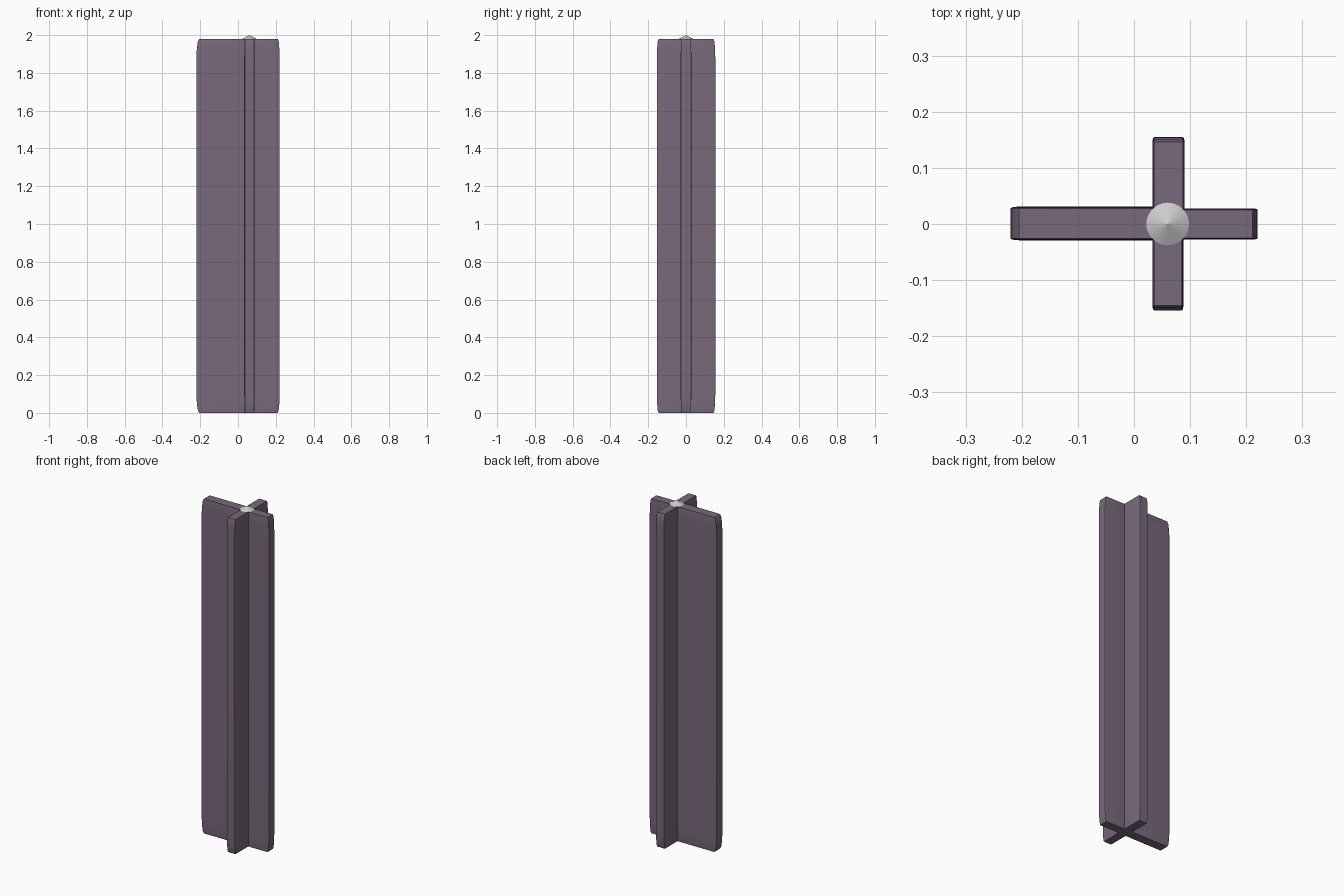
import bpy, bmesh
from math import radians
from mathutils import Vector

if "Cube" in bpy.data.objects:
    bpy.data.objects.remove(bpy.data.objects["Cube"])

CX = 0.06      # hub axis in x
TOP = 1.98     # height of the fins
BEVEL = 0.05   # bevel of the unit cube, stretched with each fin

mat = bpy.data.materials.new("tinted_purple")
mat.diffuse_color = (0.19, 0.14, 0.20, 0.85)
mat.use_nodes = True
mat.node_tree.nodes["Principled BSDF"].inputs["Base Color"].default_value = mat.diffuse_color


def finish(name, bm):
    mesh = bpy.data.meshes.new(name)
    bm.to_mesh(mesh)
    bm.free()
    ob = bpy.data.objects.new(name, mesh)
    bpy.context.collection.objects.link(ob)
    return ob


def fin(name, x0, x1, y0, y1):
    """Rounded unit cube stretched to fill the given footprint."""
    bm = bmesh.new()
    bmesh.ops.create_cube(bm, size=1)
    bmesh.ops.bevel(bm, geom=bm.edges[:], offset=BEVEL, segments=3,
                    profile=0.5, affect='EDGES')
    bmesh.ops.scale(bm, verts=bm.verts, vec=Vector((x1 - x0, y1 - y0, TOP)))
    bmesh.ops.translate(bm, verts=bm.verts,
                        vec=Vector(((x0 + x1) / 2, (y0 + y1) / 2, TOP / 2)))
    ob = finish(name, bm)
    ob.data.materials.append(mat)
    bpy.ops.object.select_all(action='DESELECT')
    ob.select_set(True)
    bpy.context.view_layer.objects.active = ob
    bpy.ops.object.shade_smooth_by_angle(angle=radians(40))


# Four fins meeting at the hub
fin("long_fin", -0.22, CX + 0.024, -0.029, 0.031)
fin("short_fin", CX - 0.024, 0.22, -0.028, 0.028)
fin("front_fin", 0.033, 0.088, -0.154, 0.024)
fin("back_fin", 0.033, 0.090, -0.024, 0.155)

# Shallow cone cap on the hub
bm = bmesh.new()
bmesh.ops.create_cone(bm, cap_ends=True, segments=32,
                      radius1=0.038, radius2=0, depth=0.02)
bmesh.ops.translate(bm, verts=bm.verts, vec=Vector((CX, 0, TOP + 0.01)))
finish("cone_cap", bm)
